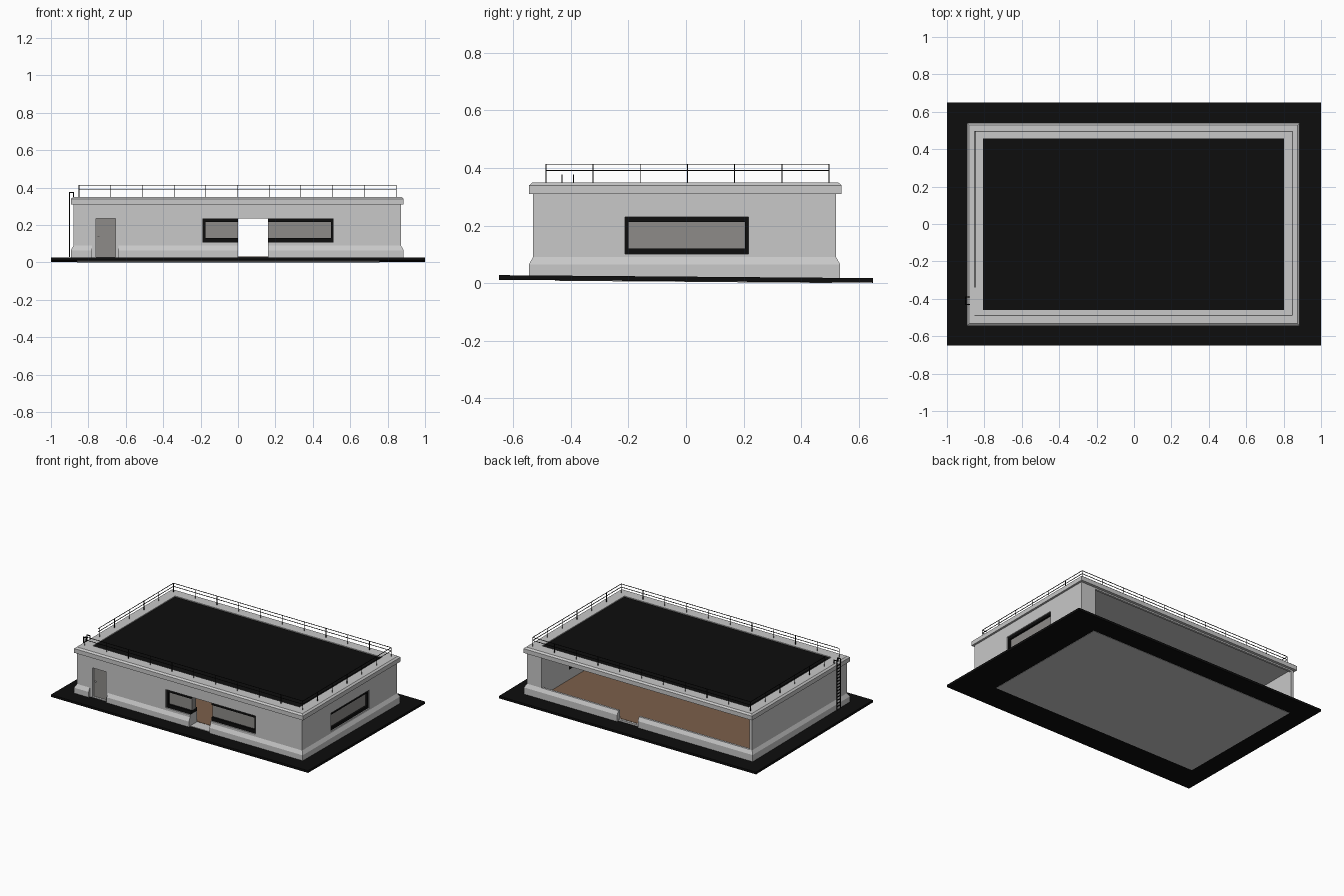
import bpy, bmesh

cube = bpy.data.objects.get("Cube")
if cube:
    bpy.data.objects.remove(cube, do_unlink=True)


def material(name, r, g, b):
    m = bpy.data.materials.new(name)
    m.diffuse_color = (r, g, b, 1)
    m.use_nodes = True
    node = next(n for n in m.node_tree.nodes if n.type == 'BSDF_PRINCIPLED')
    node.inputs["Base Color"].default_value = (r, g, b, 1)
    node.inputs["Roughness"].default_value = 0.8
    return m


PLASTER = material("pale_plaster", 0.58, 0.58, 0.58)
BLACK = material("black", 0.004, 0.004, 0.004)
PANEL = material("warm_gray_panel", 0.27, 0.26, 0.25)
WOOD = material("brown_floor", 0.2, 0.115, 0.07)


def finish(name, bm, mat):
    bmesh.ops.recalc_face_normals(bm, faces=bm.faces)
    mesh = bpy.data.meshes.new(name)
    bm.to_mesh(mesh)
    bm.free()
    mesh.materials.append(mat)
    ob = bpy.data.objects.new(name, mesh)
    bpy.context.collection.objects.link(ob)
    return ob


def boxes(name, mat, bounds, tilt=0.0):
    """One object from boxes (x0, x1, y0, y1, z0, z1), z falling with y by tilt."""
    bm = bmesh.new()
    for x0, x1, y0, y1, z0, z1 in bounds:
        for v in bmesh.ops.create_cube(bm, size=1)["verts"]:
            x = x1 if v.co.x > 0 else x0
            y = y1 if v.co.y > 0 else y0
            z = z1 if v.co.z > 0 else z0
            v.co = (x, y, z - tilt * y)
    return finish(name, bm, mat)


def moulding(name, mat, rect, profile, gaps):
    """Mitred profile (offset, z) around a rectangle, broken at the gaps per side."""
    x0, x1, y0, y1 = rect
    place = {
        "front": lambda t, o, z: (t, y0 - o, z),
        "back": lambda t, o, z: (t, y1 + o, z),
        "left": lambda t, o, z: (x0 - o, t, z),
        "right": lambda t, o, z: (x1 + o, t, z),
    }
    bm = bmesh.new()
    for side, put in place.items():
        lo, hi = (x0, x1) if side in ("front", "back") else (y0, y1)
        cuts = [lo] + [c for gap in gaps.get(side, []) for c in gap] + [hi]
        for a, b in zip(cuts[::2], cuts[1::2]):
            start = [bm.verts.new(put(a - o * (a == lo), o, z)) for o, z in profile]
            end = [bm.verts.new(put(b + o * (b == hi), o, z)) for o, z in profile]
            n = len(profile)
            for i in range(n):
                j = (i + 1) % n
                bm.faces.new((start[i], start[j], end[j], end[i]))
            if a != lo:
                bm.faces.new(start)
            if b != hi:
                bm.faces.new(end)
    return finish(name, bm, mat)


# Main dimensions
X0, X1, Y0, Y1 = -0.88, 0.872, -0.532, 0.522     # outer walls
RX0, RX1, RY0, RY1 = -0.86, 0.757, -0.455, 0.507  # room inside
FLOOR, SILL, HEAD, TOP = 0.03, 0.107, 0.235, 0.31
TILT = 0.008
DOOR = (-0.76, -0.655)
ENTRY = (0.0, 0.16)
WIN = (-0.19, 0.51)
SIDE = (-0.212, 0.218)

# Ground and foundation
boxes("ground_plate", BLACK, [(-1, 1, -0.65, 0.65, 0.0065, 0.0225)], TILT)
boxes("foundation_underside", PLASTER, [(RX0, RX1, RY0, RY1, 0.0045, 0.0075)], TILT)
boxes("foundation_slab", PLASTER, [(X0, X1, Y0, Y1, 0.014, FLOOR)])
boxes("room_floor", WOOD, [(RX0, RX1, RY0, RY1, FLOOR, FLOOR + 0.002)])

# Walls, split around the openings
front = [(X0, DOOR[0], FLOOR, TOP), (DOOR[0], DOOR[1], HEAD, TOP),
         (DOOR[1], WIN[0], FLOOR, TOP), (WIN[0], WIN[1], HEAD, TOP),
         (WIN[0], ENTRY[0], FLOOR, SILL), (ENTRY[1], WIN[1], FLOOR, SILL),
         (WIN[1], X1, FLOOR, TOP)]
boxes("front_wall", PLASTER, [(a, b, Y0, RY0, c, d) for a, b, c, d in front])
right = [(RY0, SIDE[0], FLOOR, TOP), (SIDE[1], Y1, FLOOR, TOP),
         (SIDE[0], SIDE[1], FLOOR, 0.102), (SIDE[0], SIDE[1], 0.23, TOP)]
boxes("right_wall", PLASTER, [(RX1, X1, a, b, c, d) for a, b, c, d in right])
boxes("left_wall", PLASTER, [(X0, RX0, RY0, Y1, FLOOR, TOP)])
boxes("back_sill_wall", PLASTER, [(a, b, RY1, Y1, FLOOR, 0.09)
                                  for a, b in ((RX0, ENTRY[0]), (ENTRY[1], RX1))])
boxes("back_lintel", PLASTER, [(RX0, RX1, RY1, Y1, 0.3, TOP)])

# Plinth with a sloped top
moulding("plinth", PLASTER, (X0, X1, Y0, Y1),
         [(0, 0.014), (0.014, 0.014), (0.014, 0.065), (0, 0.09)],
         {"front": [(-0.78, -0.64), ENTRY], "back": [ENTRY]})

# Cornice, parapet and roof
CX0, CX1, CY0, CY1 = -0.893, 0.886, -0.545, 0.541
boxes("cornice", PLASTER, [(CX0, CX1, CY0, CY1, TOP, 0.34)])
moulding("parapet", PLASTER, (CX0, CX1, CY0, CY1),
         [(0, 0.34), (-0.012, 0.35), (-0.085, 0.35), (-0.085, 0.34)], {})
boxes("roof_surface", BLACK, [(CX0 + 0.08, CX1 - 0.08, CY0 + 0.08, CY1 - 0.08, 0.338, 0.344)])

# Windows: dark frame bars around recessed panes
fy = Y0 + 0.008
frame = []
panes = []
for a, b, ga, gb in ((WIN[0], ENTRY[0], WIN[0] + 0.016, ENTRY[0]),
                     (ENTRY[1], WIN[1], ENTRY[1], WIN[1] - 0.014)):
    frame += [(a, b, fy, RY0, SILL, 0.131), (a, b, fy, RY0, 0.217, HEAD)]
    if ga > a:
        frame.append((a, ga, fy, RY0, 0.131, 0.217))
    if gb < b:
        frame.append((gb, b, fy, RY0, 0.131, 0.217))
    panes.append((ga, gb, Y0 + 0.022, RY0 - 0.01, 0.131, 0.217))
boxes("front_window_frame", BLACK, frame)
boxes("front_window_panes", PANEL, panes)

fx = X1 - 0.008
s0, s1 = SIDE
boxes("side_window_frame", BLACK, [
    (RX1, fx, s0, s1, 0.102, 0.121), (RX1, fx, s0, s1, 0.212, 0.23),
    (RX1, fx, s0, s0 + 0.013, 0.121, 0.212), (RX1, fx, s1 - 0.013, s1, 0.121, 0.212)])
boxes("side_window_pane", PANEL, [(RX1 + 0.01, X1 - 0.022, s0 + 0.013, s1 - 0.013, 0.121, 0.212)])

# Service door with handle
boxes("service_door", PANEL, [(DOOR[0], DOOR[1], Y0 + 0.015, RY0, FLOOR, HEAD)])
boxes("door_handle", PLASTER, [(-0.752, -0.74, Y0 + 0.006, Y0 + 0.016, 0.135, 0.139)])

# Roof railing
T = 0.0015
LX, RX, FY, BY = -0.85, 0.845, -0.487, 0.497
rails = []
for z in (0.391, 0.413):
    rails += [(LX, RX, y - T, y + T, z - T, z + T) for y in (FY, BY)]
    rails += [(x - T, x + T, y, BY, z - T, z + T) for x, y in ((LX, -0.34), (RX, FY))]
spots = [(LX + (RX - LX) * i / 10, y) for i in range(11) for y in (FY, BY)]
spots += [(x, FY + (BY - FY) * i / 6) for i in range(1, 6) for x in (LX, RX)]
rails += [(x - T, x + T, y - T, y + T, 0.348, 0.413) for x, y in spots]
boxes("roof_railing", BLACK, rails)

# Roof ladder with hooked tops
L = 0.0025
ladder = []
for y in (-0.431, -0.391):
    ladder += [(-0.903, -0.898, y - L, y + L, 0.028, 0.377),
               (-0.903, -0.876, y - L, y + L, 0.372, 0.377),
               (-0.881, -0.876, y - L, y + L, 0.345, 0.377)]
ladder += [(-0.903, -0.898, -0.431, -0.391, z, z + 0.004)
           for z in (0.05 + 0.022 * i for i in range(14))]
boxes("roof_ladder", BLACK, ladder)
